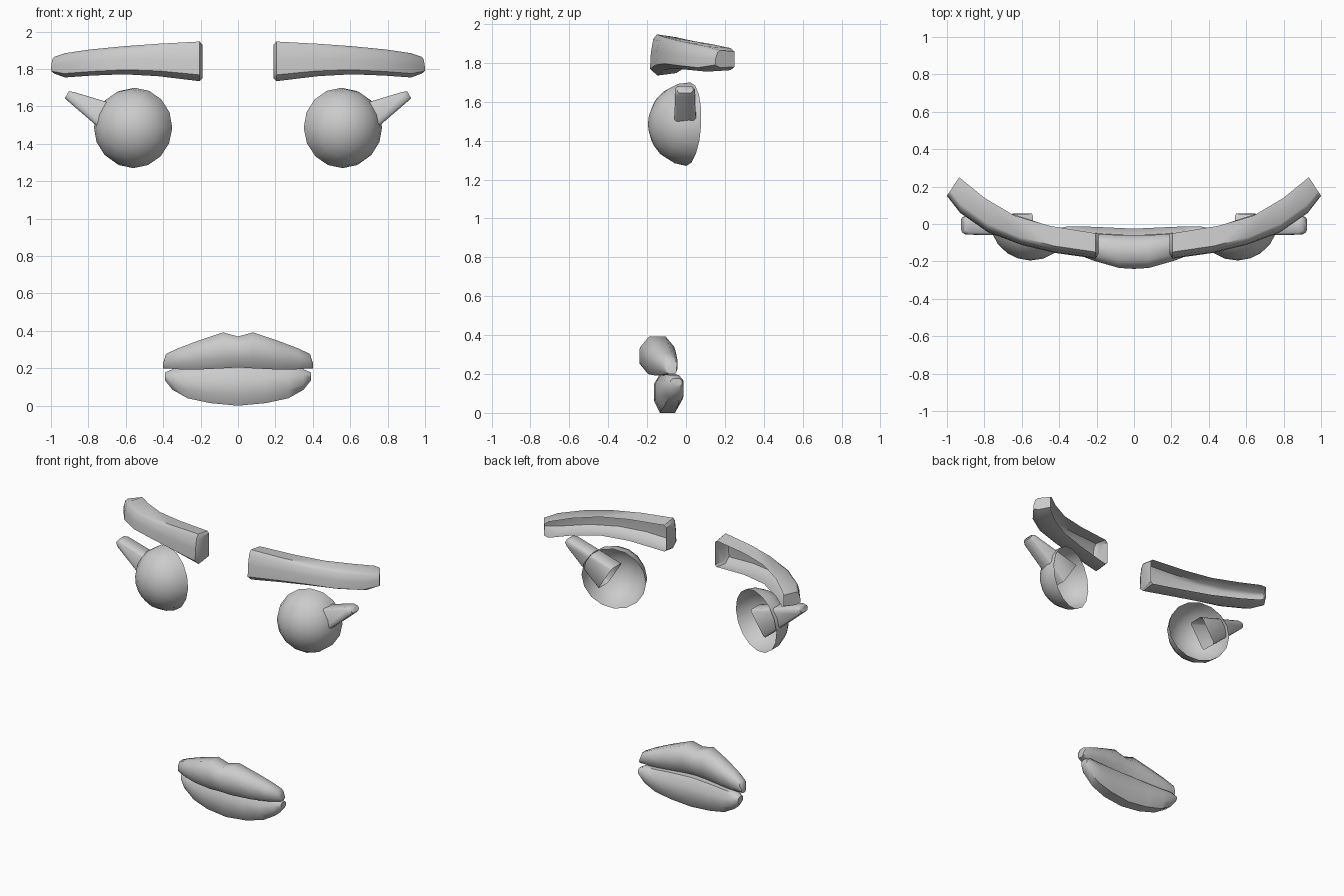
import bpy, bmesh, math
from mathutils import Matrix, Vector

if "Cube" in bpy.data.objects:
    bpy.data.objects.remove(bpy.data.objects["Cube"])


def finish(name, bm, mirror, angle):
    bmesh.ops.recalc_face_normals(bm, faces=bm.faces)
    me = bpy.data.meshes.new(name)
    bm.to_mesh(me)
    bm.free()
    ob = bpy.data.objects.new(name, me)
    bpy.context.collection.objects.link(ob)
    if mirror:
        ob.modifiers.new("Mirror", 'MIRROR').use_mirror_merge = False
    bpy.ops.object.select_all(action='DESELECT')
    ob.select_set(True)
    bpy.context.view_layer.objects.active = ob
    bpy.ops.object.shade_smooth_by_angle(angle=math.radians(angle))
    return ob


def loft(name, rings, closed=True, cap_start=True, cap_end=True, mirror=False, angle=50):
    """Skin a list of equal-length point rings."""
    bm = bmesh.new()
    vs = [[bm.verts.new(p) for p in r] for r in rings]
    n = len(rings[0])
    for a, b in zip(vs, vs[1:]):
        for i in range(n if closed else n - 1):
            j = (i + 1) % n
            bm.faces.new((a[i], a[j], b[j], b[i]))
    if cap_start:
        bm.faces.new(vs[0])
    if cap_end:
        bm.faces.new(vs[-1])
    return finish(name, bm, mirror, angle)


# Eyebrows: open-backed channel swept along a curve
# station: back x, back y, front x, front y, z bottom, z top
brow = [(.19, -.05, .19, -.16, 1.75, 1.93),
        (.205, -.05, .205, -.185, 1.735, 1.947),
        (.45, -.01, .42, -.155, 1.762, 1.935),
        (.64, .045, .60, -.112, 1.772, 1.922),
        (.80, .14, .78, -.045, 1.765, 1.905),
        (.91, .23, .93, .06, 1.755, 1.885),
        (.935, .25, 1.0, .15, 1.775, 1.865)]
brow_profile = [(0, .06), (.72, 0), (1, .16), (.97, .55), (.88, .88), (.74, 1), (0, .93)]
loft("eyebrows", [[(bx + (fx - bx) * t, by + (fy - by) * t, z0 + (z1 - z0) * h)
                   for t, h in brow_profile]
                  for bx, by, fx, fy, z0, z1 in brow],
     closed=False, mirror=True, angle=45)

# Eyes: hollow half spheres turned slightly outward
bm = bmesh.new()
bmesh.ops.create_uvsphere(bm, u_segments=16, v_segments=10, radius=.215)
bmesh.ops.delete(bm, geom=[v for v in bm.verts if v.co.z < -.001], context='VERTS')
bm.transform(Matrix.Translation((.556, .012, 1.485))
             @ Matrix.Rotation(math.radians(18), 4, 'Z')
             @ Matrix.Rotation(math.radians(93 - 6), 4, 'X')
             @ Matrix.Diagonal((1, 1, .96, 1)))
finish("eyes", bm, True, 60)

# Eyelashes: tapered stubs with an open base inside the eye
# station: top x, top z, bottom x, bottom z, y front, y back
lash = [(.54, 1.575, .65, 1.405, -.06, .055),
        (.88, 1.678, .905, 1.625, -.057, .045),
        (.905, 1.68, .925, 1.645, -.045, .035)]
rings = []
for tx, tz, bx, bz, y0, y1 in lash:
    c = .012
    d = Vector((bx - tx, 0, bz - tz)).normalized() * c
    rings.append([(tx, y0 + c, tz), (tx, y1 - c, tz),
                  (tx + d.x, y1, tz + d.z), (bx - d.x, y1, bz - d.z),
                  (bx, y1 - c, bz), (bx, y0 + c, bz),
                  (bx - d.x, y0, bz - d.z), (tx + d.x, y0, tz + d.z)])
loft("eyelashes", rings, cap_start=False, mirror=True, angle=60)

# Lips: rounded sections fitted into boxes (x, y min, y max, z min, z max)
octagon = [(1, .45), (.5, 1), (-.5, 1), (-1, .45), (-1, -.4), (-.55, -1), (.55, -1), (1, -.4)]


def lip(name, half):
    full = [(-s[0], *s[1:]) for s in reversed(half[1:])] + half
    loft(name, [[(x, (y0 + y1) / 2 + u * (y1 - y0) / 2, (z0 + z1) / 2 + w * (z1 - z0) / 2)
                 for u, w in octagon] for x, y0, y1, z0, z1 in full])


lip("upper_lip", [(0, -.24, -.06, .205, .37), (.08, -.235, -.06, .2, .392),
                  (.22, -.195, -.05, .193, .345), (.32, -.155, -.045, .195, .307),
                  (.385, -.12, -.045, .2, .277), (.4, -.1, -.05, .2, .23)])
lip("lower_lip", [(0, -.165, -.025, .0, .205), (.15, -.16, -.018, .014, .2),
                  (.27, -.135, -.013, .04, .195), (.35, -.11, -.012, .085, .195),
                  (.39, -.08, -.02, .135, .178)])
